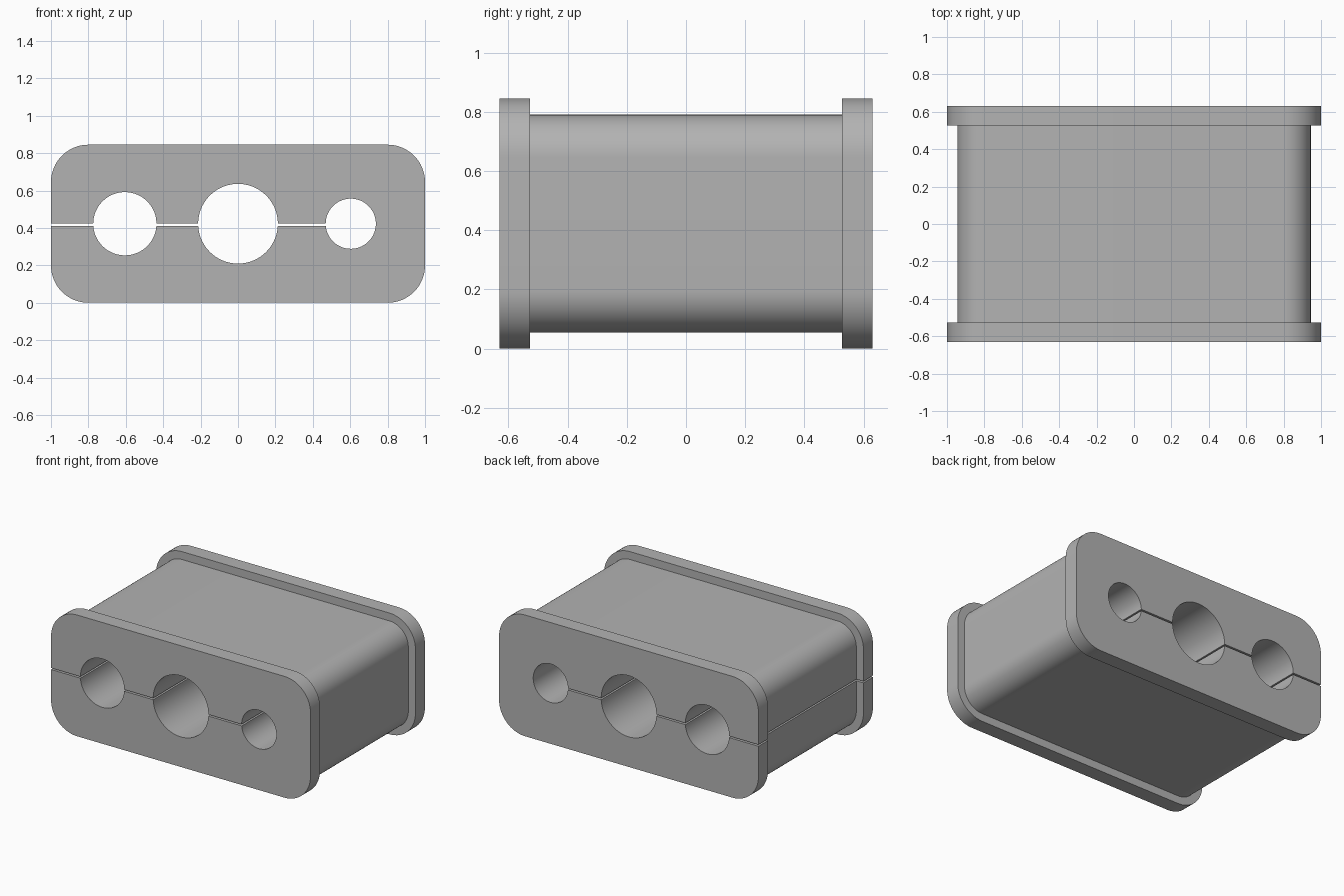
import bpy
import bmesh
import math

WIDTH, DEPTH, HEIGHT = 2.0, 1.26, 0.845
LIP_DEPTH, LIP_STEP = 0.104, 0.055
CORNER = 0.2
MID_Z = HEIGHT / 2

cube = bpy.data.objects.get("Cube")
if cube:
    bpy.data.objects.remove(cube, do_unlink=True)

rubber = bpy.data.materials.new("grey rubber")
rubber.use_nodes = True
GREY = (0.45, 0.45, 0.45, 1)
rubber.diffuse_color = GREY
rubber.node_tree.nodes["Principled BSDF"].inputs["Base Color"].default_value = GREY


def rounded_ring(bm, y, inset, steps=16):
    """Loop of vertices round a rounded rectangle, at depth y."""
    radius = CORNER - inset
    cx, cz = WIDTH / 2 - CORNER, MID_Z - CORNER
    ring = []
    for quarter, (sx, sz) in enumerate([(1, 1), (-1, 1), (-1, -1), (1, -1)]):
        for i in range(steps + 1):
            a = (quarter + i / steps) * math.pi / 2
            ring.append(bm.verts.new((sx * cx + radius * math.cos(a), y,
                                      MID_Z + sz * cz + radius * math.sin(a))))
    return ring


def finish(bm, name):
    bmesh.ops.recalc_face_normals(bm, faces=bm.faces)
    mesh = bpy.data.meshes.new(name)
    bm.to_mesh(mesh)
    bm.free()
    obj = bpy.data.objects.new(name, mesh)
    bpy.context.collection.objects.link(obj)
    mesh.materials.append(rubber)
    return obj


# Block with a lip at each end, lofted from front to back
end, shoulder = DEPTH / 2, DEPTH / 2 - LIP_DEPTH
stations = [(-end, 0), (-shoulder, 0), (-shoulder, LIP_STEP),
            (shoulder, LIP_STEP), (shoulder, 0), (end, 0)]
bm = bmesh.new()
rings = [rounded_ring(bm, y, inset) for y, inset in stations]
for a, b in zip(rings, rings[1:]):
    for i in range(len(a)):
        j = (i + 1) % len(a)
        bm.faces.new((a[i], a[j], b[j], b[i]))
bm.faces.new(rings[0])
bm.faces.new(rings[-1])
grommet = finish(bm, "cable_grommet")

# Cutters: three cable holes and the slit joining them to the right side
cutters = []
for name, x, radius in [("large_hole", 0, 0.213), ("medium_hole", -0.605, 0.169),
                        ("small_hole", 0.603, 0.134)]:
    bpy.ops.mesh.primitive_cylinder_add(vertices=96, radius=radius, depth=DEPTH * 2,
                                        location=(x, 0, MID_Z),
                                        rotation=(math.pi / 2, 0, 0))
    bpy.context.object.name = name + "_cutter"
    cutters.append(bpy.context.object)

slit_start, slit_end = -1.2, 0.55
bpy.ops.mesh.primitive_cube_add(size=1, location=((slit_start + slit_end) / 2, 0, 0.417))
slit = bpy.context.object
slit.name = "slit_cutter"
slit.scale = (slit_end - slit_start, DEPTH * 2, 0.011)
cutters.append(slit)

bpy.ops.object.select_all(action="DESELECT")
grommet.select_set(True)
bpy.context.view_layer.objects.active = grommet
for cutter in cutters:
    cutter.hide_render = True
    mod = grommet.modifiers.new(cutter.name, "BOOLEAN")
    mod.operation = "DIFFERENCE"
    mod.solver = "EXACT"
    mod.object = cutter
    bpy.ops.object.modifier_apply(modifier=mod.name)
for cutter in cutters:
    bpy.data.objects.remove(cutter, do_unlink=True)

bpy.ops.object.shade_smooth_by_angle(angle=math.radians(30))
